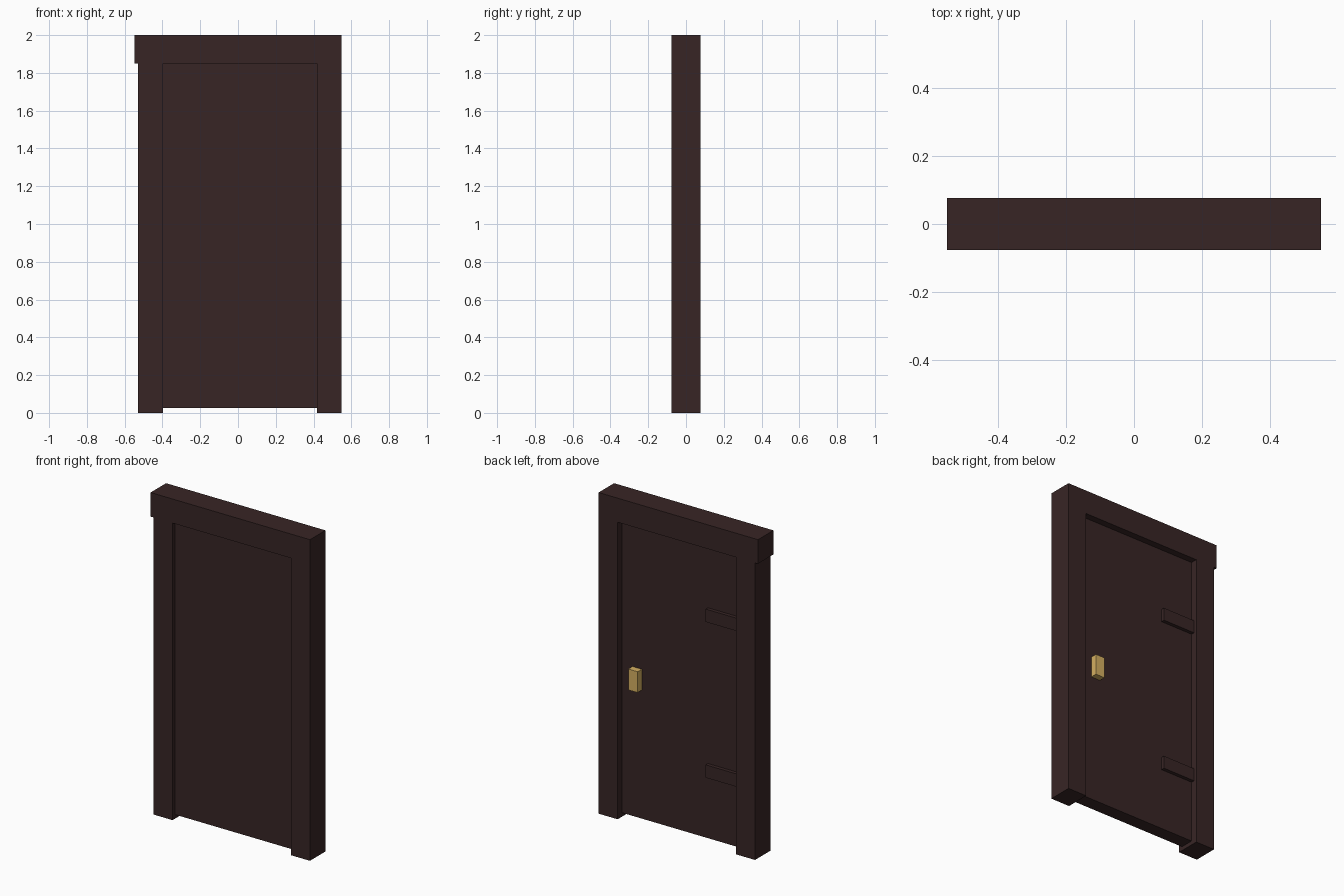
import bpy
import bmesh
from mathutils import Vector

cube = bpy.data.objects.get("Cube")
if cube:
    bpy.data.objects.remove(cube, do_unlink=True)


def material(name, rgb, roughness):
    mat = bpy.data.materials.new(name)
    mat.use_nodes = True
    mat.diffuse_color = (*rgb, 1)
    bsdf = mat.node_tree.nodes["Principled BSDF"]
    bsdf.inputs["Base Color"].default_value = (*rgb, 1)
    bsdf.inputs["Roughness"].default_value = roughness
    return mat


def box(name, x, y, z, mat):
    """Flat-shaded box from (min, max) ranges on each axis."""
    lo, hi = Vector((x[0], y[0], z[0])), Vector((x[1], y[1], z[1]))
    centre, size = (lo + hi) / 2, hi - lo
    bm = bmesh.new()
    bmesh.ops.create_cube(bm, size=1)
    bmesh.ops.scale(bm, vec=size, verts=bm.verts)
    mesh = bpy.data.meshes.new(name)
    bm.to_mesh(mesh)
    bm.free()
    mesh.materials.append(mat)
    obj = bpy.data.objects.new(name, mesh)
    obj.location = centre
    bpy.context.collection.objects.link(obj)
    return obj


wood = material("dark brown wood", (0.039, 0.0185, 0.0185), 0.8)
brass = material("brass", (0.66, 0.43, 0.12), 0.5)

DEPTH = (-0.076, 0.076)
LINTEL_Z = 1.85
OPENING = (-0.398, 0.418)
DOOR_Y = (-0.051, 0.034)

# Frame: two posts and a lintel that overhangs on one side only
box("right_post", (-0.529, OPENING[0]), DEPTH, (0, LINTEL_Z), wood)
box("left_post", (OPENING[1], 0.549), DEPTH, (0, LINTEL_Z), wood)
box("lintel", (-0.549, 0.549), DEPTH, (LINTEL_Z, 2), wood)

# Door leaf, recessed on both sides and raised off the floor
box("door_panel", OPENING, DOOR_Y, (0.025, LINTEL_Z), wood)

# Hinge straps on the back
for name, z in (("lower_hinge", 0.41), ("upper_hinge", 1.38)):
    box(name, (OPENING[0], -0.175), (DOOR_Y[1], 0.056), (z, z + 0.08), wood)

# Handle on the back
box("handle", (0.281, 0.345), (DOOR_Y[1], 0.075), (0.825, 0.955), brass)
